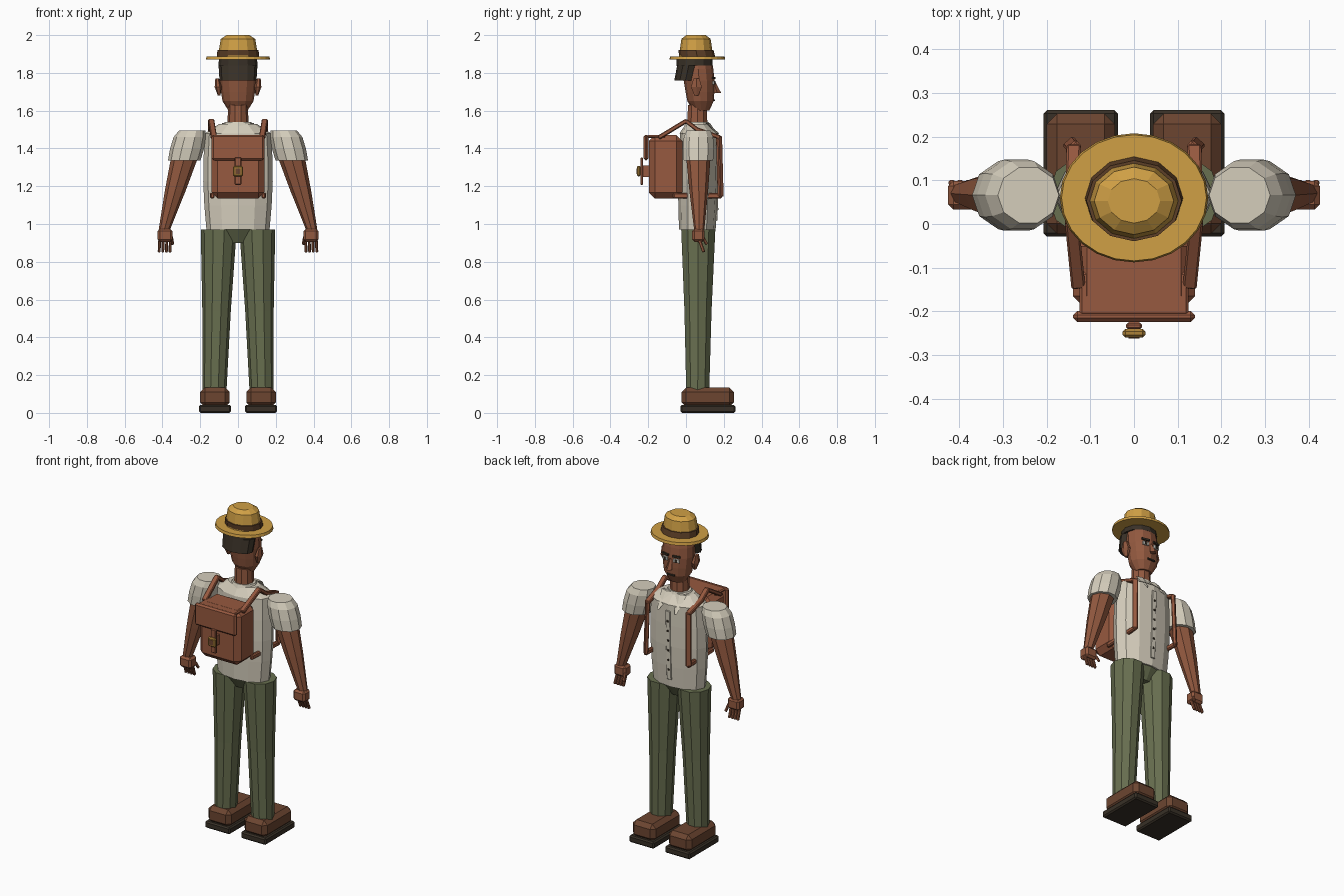
import bpy, bmesh, math
from mathutils import Vector, Matrix

default_cube = bpy.data.objects.get("Cube")
if default_cube:
    bpy.data.objects.remove(default_cube, do_unlink=True)


def material(name, red, green, blue):
    colour = (red, green, blue, 1)
    mat = bpy.data.materials.new(name)
    mat.use_nodes = True
    mat.diffuse_color = colour
    mat.node_tree.nodes["Principled BSDF"].inputs["Base Color"].default_value = colour
    return mat


cotton = material("cream cotton", .66, .61, .5)
straw = material("golden straw", .63, .35, .06)
cloth = material("olive cloth", .14, .16, .08)
skin = material("brown skin", .29, .1, .05)
leather = material("tan leather", .31, .1, .05)
shoe_leather = material("dark leather", .15, .06, .03)
dark = material("near black brown", .04, .03, .02)
ribbon = material("hat band brown", .11, .05, .02)
brass = material("brass", .41, .22, .04)
white = material("eye white", .75, .73, .66)


def finish(name, bm, mat):
    bmesh.ops.recalc_face_normals(bm, faces=bm.faces[:])
    mesh = bpy.data.meshes.new(name)
    bm.to_mesh(mesh)
    bm.free()
    mesh.materials.append(mat)
    bpy.context.collection.objects.link(bpy.data.objects.new(name, mesh))


def loft(name, mat, bottom, top, start, end, sides=12, flat=.85, bulge=0, steps=1):
    """Sweep a level ellipse from bottom to top; flat is depth over width."""
    bm = bmesh.new()
    bottom, top = Vector(bottom), Vector(top)
    rings = []
    for step in range(steps + 1):
        t = step / steps
        centre = bottom.lerp(top, t)
        radius = start + (end - start) * t + bulge * math.sin(math.pi * t)
        ring = []
        for i in range(sides):
            angle = math.tau * i / sides
            offset = Vector((math.cos(angle), flat * math.sin(angle), 0))
            ring.append(bm.verts.new(centre + offset * radius))
        rings.append(ring)
    for low, high in zip(rings, rings[1:]):
        for i in range(sides):
            bm.faces.new((low[i - 1], low[i], high[i], high[i - 1]))
    bm.faces.new(rings[0])
    bm.faces.new(rings[-1])
    finish(name, bm, mat)


def box(name, mat, centre, size, bevel=0, turn=Matrix.Identity(4)):
    bm = bmesh.new()
    bmesh.ops.create_cube(bm, size=1)
    bmesh.ops.scale(bm, vec=size, verts=bm.verts)
    if bevel:
        bmesh.ops.bevel(bm, geom=bm.edges[:], offset=bevel, segments=1, affect='EDGES')
    bmesh.ops.transform(bm, matrix=Matrix.Translation(centre) @ turn, verts=bm.verts)
    finish(name, bm, mat)


def bar(name, mat, start, end, width, depth):
    """Lay a bevelled strip between two points."""
    start, end = Vector(start), Vector(end)
    along = end - start
    turn = along.to_track_quat('Z', 'Y').to_matrix().to_4x4()
    size = (width, depth, along.length + depth / 2)
    box(name, mat, (start + end) / 2, size, bevel=depth / 5, turn=turn)


def core(z, forward=0):
    """A point on the body's upright axis."""
    return Vector((0, .06 + forward, z))


# Heights that neighbouring parts share
waist, chest, collar, chin, cheek, hairline, brim = .97, 1.48, 1.53, 1.6, 1.7, 1.84, 1.88

# Torso and collar
loft("shirt_torso", cotton, core(waist), core(chest, .01), start=.167, end=.175,
     flat=.58, bulge=.013, steps=4)
loft("shirt_shoulders", cotton, core(chest, .01), core(collar), start=.175, end=.1, flat=.6)
loft("collar_band", cotton, core(chest), core(collar + .01), start=.1, end=.07)

# Placket and its row of buttons
placket_low, placket_high = core(waist + .05, .102), core(chest - .04, .115)
bar("shirt_placket", cotton, placket_low, placket_high, width=.03, depth=.009)
for i in range(6):
    box("shirt_button", dark, placket_low.lerp(placket_high, (i + 1) / 7) + Vector((0, .005, 0)),
        size=(.01, .009, .01))

# Neck and head
loft("neck", skin, core(chest), core(chin + .03), start=.058, end=.052, sides=10, flat=1)
loft("jaw", skin, core(chin, .02), core(cheek, .014), start=.05, end=.09, bulge=.012, steps=2)
loft("skull", skin, core(cheek, .014), core(brim), start=.09, end=.085, bulge=.009, steps=3)
loft("nose", skin, core(cheek - .006, .105), core(cheek + .055, .086), start=.021, end=.008,
     sides=4, flat=1)
box("mouth", dark, core(cheek - .045, .089), size=(.05, .009, .008))

# Hair
loft("hair_back", dark, core(hairline - .08, -.063), core(hairline, -.045), start=.098, end=.103, flat=.6)
loft("hair_cap", dark, core(hairline, -.015), core(brim, -.015), start=.104, end=.1, flat=.93)

# Hat
loft("hat_brim", straw, core(brim - .01), core(brim + .007), start=.17, end=.166, sides=24, flat=.87)
loft("hat_band", ribbon, core(brim), core(brim + .04, -.007), start=.113, end=.109)
loft("hat_crown", straw, core(brim, -.007), core(1.98, -.007), start=.108, end=.091)
loft("hat_top", straw, core(1.98, -.007), core(2, -.007), start=.091, end=.06)

# Hips
loft("pelvis", cloth, core(waist - .07), core(waist + .01), start=.08, end=.155, flat=.6)

for side in (1, -1):
    def at(x, y, z):
        """A point on this side of the body."""
        return Vector((x * side, y, z))

    # Ears, eyes and brows
    loft("ear", skin, at(.1, .055, cheek - .02), at(.11, .055, cheek + .07), start=.007, end=.01,
         sides=6, flat=1.8, bulge=.01, steps=2)
    turn = Matrix.Rotation(-side / 5, 4, 'Z')
    eye = at(.038, .147, cheek + .048)
    box("eye", white, eye, size=(.036, .009, .02), turn=turn)
    box("pupil", dark, eye + Vector((0, .003, 0)), size=(.014, .009, .018), turn=turn)
    box("brow", dark, eye + Vector((0, 0, .025)), size=(.048, .009, .011), turn=turn)

    # Pointed collar flaps
    loft("collar_flap", cotton, at(.06, .187, chest - .04), at(.045, .115, collar + .005),
         start=.006, end=.04, sides=4, flat=.3)

    # Trouser legs
    loft("trouser_leg", cloth, at(.125, .062, .115), at(.102, .065, waist), start=.064, end=.095,
         sides=10, flat=1, bulge=-.004, steps=2)

    # Shoes
    box("shoe_sole", dark, at(.122, .116, .021), size=(.17, .29, .042), bevel=.008)
    box("shoe_upper", shoe_leather, at(.122, .115, .083), size=(.156, .276, .104), bevel=.024)

    # Puffed sleeves
    puff = at(.255, .066, chest - .02)
    loft("sleeve", cotton, at(.285, .066, chest - .145), puff, start=.086, end=.086,
         sides=10, flat=.95, bulge=.004, steps=2)
    loft("sleeve_cap", cotton, puff, at(.242, .066, chest + .015), start=.086, end=.07, sides=10, flat=.95)

    # Arms and hands
    loft("arm", skin, at(.39, .07, waist), at(.275, .065, chest - .1), start=.03, end=.074,
         sides=8, flat=.9, bulge=.003, steps=2)
    palm = at(.386, .066, waist - .03)
    box("hand", skin, palm, size=(.08, .066, .068), bevel=.012)
    for i in range(4):
        knuckle = palm + at(.019 * (i - 1.5), .005, -.025)
        bar("finger", skin, knuckle, knuckle + at(.003, .022, -.06), width=.014, depth=.016)
    thumb = palm + at(-.034, .024, -.01)
    bar("thumb", skin, thumb, thumb + at(-.006, .018, -.035), width=.014, depth=.014)

    # Pack straps go over the shoulder, down the chest and back under the arm
    path = [at(.128, -.14, chest - .02), at(.142, 0, collar + .015), at(.142, .06, chest + .02),
            at(.138, .175, chest - .02), at(.145, .183, 1.15)]
    for start, end in zip(path, path[1:]):
        bar("pack_strap", leather, start, end, width=.032, depth=.022)
    bar("lower_strap", leather, path[-1], at(.135, -.06, 1.15), width=.022, depth=.03)

# Backpack
box("pack_body", leather, (0, -.108, 1.303), size=(.28, .178, .335), bevel=.032)
box("pack_flap", leather, (0, -.212, 1.405), size=(.28, .026, .135), bevel=.01)
box("flap_hinge", leather, (0, -.16, 1.462), size=(.25, .1, .016), bevel=.006)

# Buckle
clasp = Vector((0, -.25, 1.28))
box("buckle_strap", leather, clasp + Vector((0, .016, 0)), size=(.036, .014, .145), bevel=.004)
box("buckle_loop", leather, clasp + Vector((0, .038, 0)), size=(.026, .04, .06))
box("buckle", brass, clasp, size=(.052, .02, .055), bevel=.006)
box("buckle_centre", shoe_leather, clasp - Vector((0, .009, 0)), size=(.026, .006, .03))
